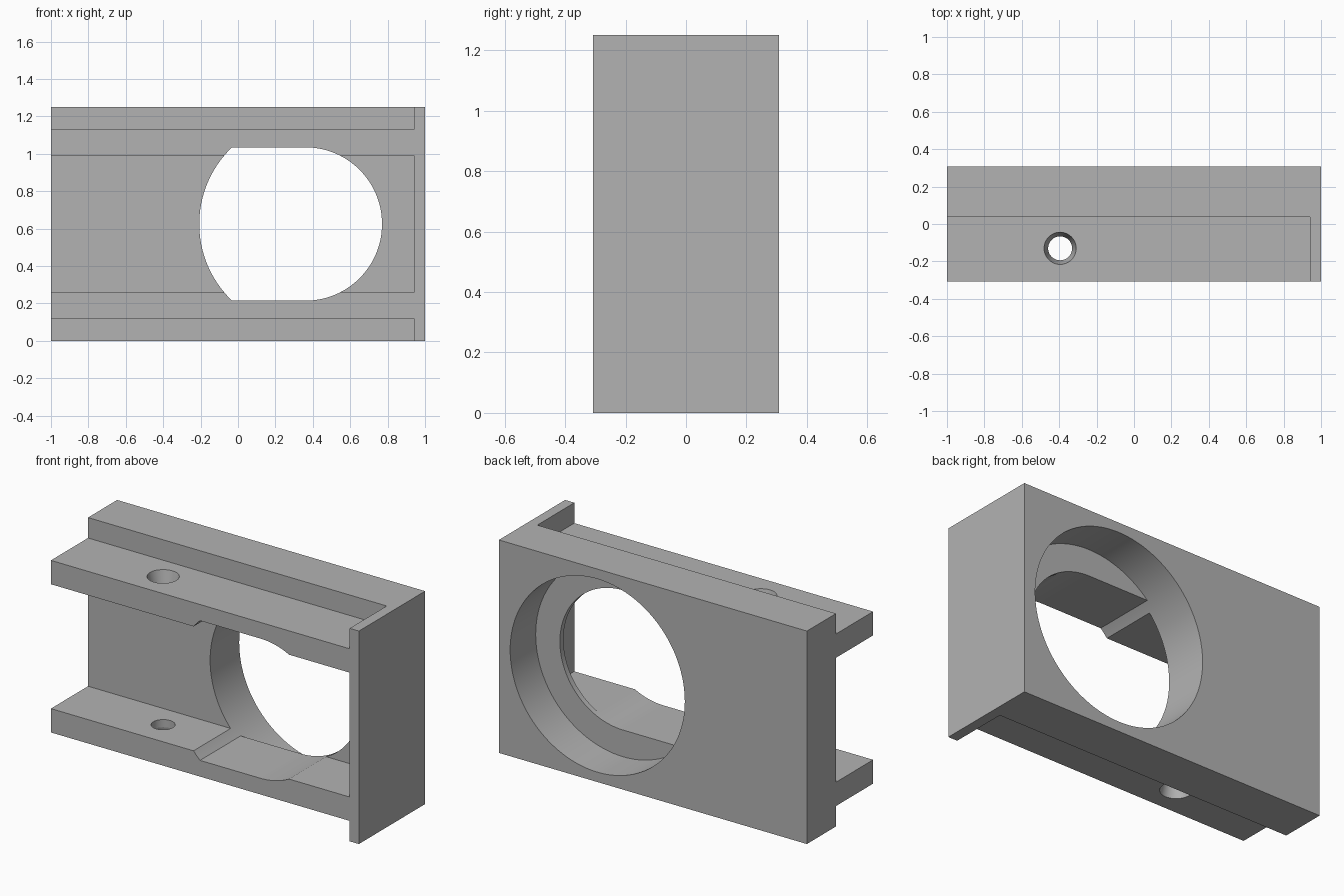
import bpy
import bmesh
from math import asin, cos, pi, sin

old = bpy.data.objects.get("Cube")
if old:
    bpy.data.objects.remove(old, do_unlink=True)

H = 1.25             # overall height
D = 0.307            # half depth
MID = H / 2
FRONT = 0.037        # front face of the back plate
LEDGE = 0.07         # depth at which the bore stops
CX = 0.36            # bore axis

grey = bpy.data.materials.new("grey")
grey.use_nodes = True
grey.diffuse_color = (0.45, 0.45, 0.45, 1)
grey.node_tree.nodes["Principled BSDF"].inputs["Base Color"].default_value = grey.diffuse_color


def loft(name, rings):
    """Closed solid through a stack of matching rings."""
    bm = bmesh.new()
    loops = [[bm.verts.new(p) for p in ring] for ring in rings]
    n = len(loops[0])
    for a, b in zip(loops, loops[1:]):
        for i in range(n):
            j = (i + 1) % n
            bm.faces.new((a[i], a[j], b[j], b[i]))
    bm.faces.new(loops[0])
    bm.faces.new(loops[-1])
    bmesh.ops.recalc_face_normals(bm, faces=bm.faces)
    mesh = bpy.data.meshes.new(name)
    bm.to_mesh(mesh)
    bm.free()
    mesh.materials.append(grey)
    obj = bpy.data.objects.new(name, mesh)
    bpy.context.collection.objects.link(obj)
    return obj


def box(name, x0, x1, y0, y1, z0, z1):
    return loft(name, [[(x0, y0, z), (x1, y0, z), (x1, y1, z), (x0, y1, z)] for z in (z0, z1)])


def arc(radius, start, end, steps):
    return [(CX + radius * cos(start + (end - start) * i / steps),
             MID + radius * sin(start + (end - start) * i / steps)) for i in range(steps + 1)]


def prism_y(name, outline, y0, y1):
    return loft(name, [[(x, y, z) for x, z in outline] for y in (y0, y1)])


def carve(target, cutter):
    cutter.hide_render = True
    mod = target.modifiers.new("carve", 'BOOLEAN')
    mod.operation = 'DIFFERENCE'
    mod.solver = 'EXACT'
    mod.object = cutter
    bpy.context.view_layer.objects.active = target
    bpy.ops.object.modifier_apply(modifier=mod.name)
    bpy.data.objects.remove(cutter, do_unlink=True)


body = box("bracket_body", -1, 1, -D, D, 0, H)

# Channels that leave the back plate, two shelves and the end wall
for z0, z1 in ((-0.1, 0.12), (0.26, 0.99), (1.13, 1.35)):
    carve(body, box("channel", -1.1, 0.94, -0.5, FRONT, z0, z1))

# Round bore from the back, and the narrower slot that continues to the front
R_BORE, R_SLOT = 0.567, 0.41
corner = pi - asin(R_SLOT / R_BORE)
left_arc = arc(R_BORE, corner, 2 * pi - corner, 48)
bore = left_arc + arc(R_BORE, -corner, corner, 96)[1:-1]
slot = left_arc + arc(R_SLOT, -pi / 2, pi / 2, 64)
carve(body, prism_y("bore", bore, LEDGE, 0.5))
carve(body, prism_y("slot", slot, -0.5, LEDGE))

# Countersunk screw holes, mirrored top and bottom
for flip in (False, True):
    rings = []
    for z, r in ((0.94, 0.064), (1.035, 0.064), (1.13, 0.086), (1.173, 0.096)):
        z = H - z if flip else z
        rings.append([(-0.395 + r * cos(2 * pi * i / 48), -0.13 + r * sin(2 * pi * i / 48), z)
                      for i in range(48)])
    carve(body, loft("screw_hole", rings))

bpy.ops.object.select_all(action='DESELECT')
body.select_set(True)
bpy.context.view_layer.objects.active = body
bpy.ops.object.shade_smooth_by_angle(angle=pi / 18)
